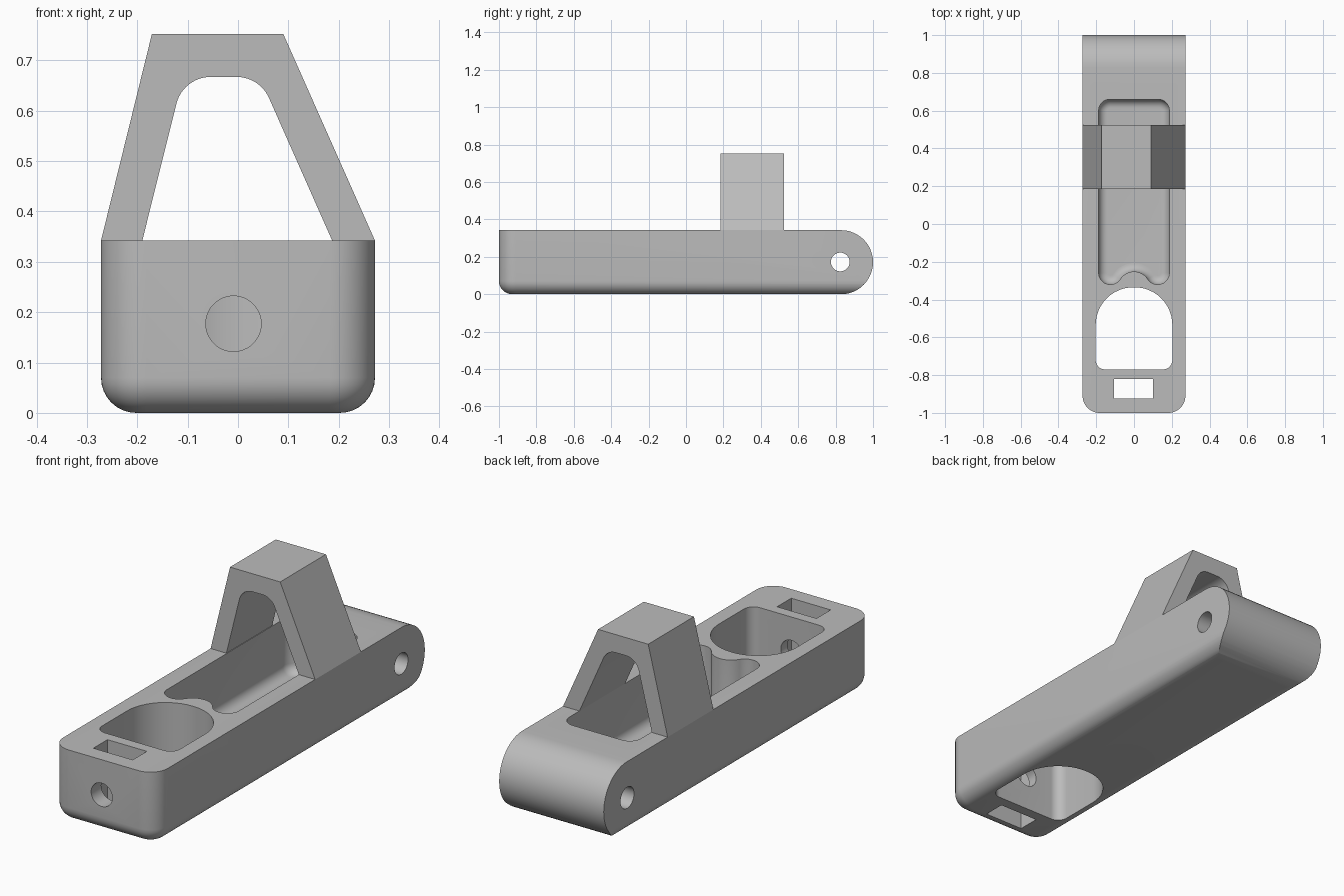
import bpy
import bmesh
import math
from mathutils import Vector

if "Cube" in bpy.data.objects:
    bpy.data.objects.remove(bpy.data.objects["Cube"], do_unlink=True)

GREY = (0.5, 0.5, 0.5, 1)
grey = bpy.data.materials.new("plain_grey")
grey.use_nodes = True
grey.diffuse_color = GREY
grey.node_tree.nodes["Principled BSDF"].inputs["Base Color"].default_value = GREY


def rounded(corners, steps=12):
    """Outline through (u, v, radius) corners, each replaced by a tangent arc."""
    out = []
    for i, (u, v, r) in enumerate(corners):
        p = Vector((u, v))
        if r == 0:
            out.append(p)
            continue
        a = (Vector(corners[i - 1][:2]) - p).normalized()
        b = (Vector(corners[(i + 1) % len(corners)][:2]) - p).normalized()
        half = a.angle(b) / 2
        centre = p + (a + b).normalized() * r / math.sin(half)
        start = p + a * r / math.tan(half) - centre
        end = p + b * r / math.tan(half) - centre
        sweep = start.angle(end)
        for k in range(steps + 1):
            t = k / steps
            arc = (start * math.sin((1 - t) * sweep) + end * math.sin(t * sweep)) / math.sin(sweep)
            out.append(centre + arc)
    clean = []
    for p in out:
        if not clean or (p - clean[-1]).length > 1e-3:
            clean.append(p)
    if (clean[0] - clean[-1]).length < 1e-3:
        clean.pop()
    return clean


def rect(u0, u1, v0, v1, r=0):
    return [(u0, v0, r), (u1, v0, r), (u1, v1, r), (u0, v1, r)]


def prism(name, corners, axis, lo, hi, floor_radius=0):
    """Extrude a rounded outline along an axis, optionally rounding its low rim."""
    place = {"x": lambda u, v, w: (w, u, v),
             "y": lambda u, v, w: (u, w, v),
             "z": lambda u, v, w: (u, v, w)}[axis]
    outline = rounded(corners)
    bm = bmesh.new()
    low = [bm.verts.new(place(p.x, p.y, lo)) for p in outline]
    high = [bm.verts.new(place(p.x, p.y, hi)) for p in outline]
    n = len(outline)
    floor = bm.faces.new(low)
    bm.faces.new(high)
    for i in range(n):
        j = (i + 1) % n
        bm.faces.new((low[i], low[j], high[j], high[i]))
    bmesh.ops.recalc_face_normals(bm, faces=bm.faces)
    if floor_radius:
        bmesh.ops.bevel(bm, geom=list(floor.edges), offset=floor_radius, segments=8,
                        profile=0.5, affect="EDGES", clamp_overlap=False)
    mesh = bpy.data.meshes.new(name)
    bm.to_mesh(mesh)
    bm.free()
    mesh.materials.append(grey)
    obj = bpy.data.objects.new(name, mesh)
    bpy.context.collection.objects.link(obj)
    return obj


def activate(obj):
    bpy.ops.object.select_all(action="DESELECT")
    obj.select_set(True)
    bpy.context.view_layer.objects.active = obj


def combine(target, tool, operation="DIFFERENCE"):
    mod = target.modifiers.new("cut", "BOOLEAN")
    mod.operation = operation
    mod.solver = "EXACT"
    mod.object = tool
    activate(target)
    bpy.ops.object.modifier_apply(modifier=mod.name)
    bpy.data.objects.remove(tool, do_unlink=True)


W, H = 0.272, 0.342

# Body: rounded front and lower rim, trimmed to a half-round back end
body = prism("body", [(-W, -1, 0.09), (W, -1, 0.09), (W, 1.3, 0), (-W, 1.3, 0)],
             "z", 0, 0.5, 0.07)
side_profile = [(-1.5, -0.0005, 0), (1, -0.0005, 0.171), (1, H, 0.171), (-1.5, H, 0)]
combine(body, prism("side_trim", side_profile, "x", -1, 1), "INTERSECT")

# Long pocket with a filleted floor and a bump in its front wall
right = [(0.187, 0.66, 0.06), (0.187, -0.32, 0.061), (0.091, -0.32, 0.061)]
left = [(-u, v, r) for u, v, r in reversed(right)]
pocket = right + [(0, -0.18, 0.086)] + left
combine(body, prism("pocket_cutter", pocket, "z", 0.08, 0.6, 0.045))

# Arched through opening, rectangular slot and the two round holes
opening = [(-0.203, -0.77, 0.05), (0.203, -0.77, 0.05),
           (0.203, -0.335, 0.2), (-0.203, -0.335, 0.2)]
combine(body, prism("opening_cutter", opening, "z", -0.2, 0.6))
combine(body, prism("slot_cutter", rect(-0.105, 0.1, -0.925, -0.82), "z", -0.2, 0.6))
front_hole = rect(-0.064, 0.046, 0.122, 0.232, 0.055)
combine(body, prism("front_hole_cutter", front_hole, "y", -1.2, -0.6))
pin_hole = rect(0.775, 0.875, 0.122, 0.222, 0.05)
combine(body, prism("pin_hole_cutter", pin_hole, "x", -1, 1))

# Lopsided arch standing over the pocket
arch_profile = [(-W, H, 0), (-0.19, H, 0), (-0.109, 0.667, 0.07), (0.043, 0.667, 0.07),
                (0.187, H, 0), (W, H, 0), (0.09, 0.752, 0), (-0.171, 0.752, 0)]
arch = prism("arch", arch_profile, "y", 0.185, 0.525)

for part in (body, arch):
    activate(part)
    bpy.ops.object.shade_smooth_by_angle(angle=math.radians(30))
